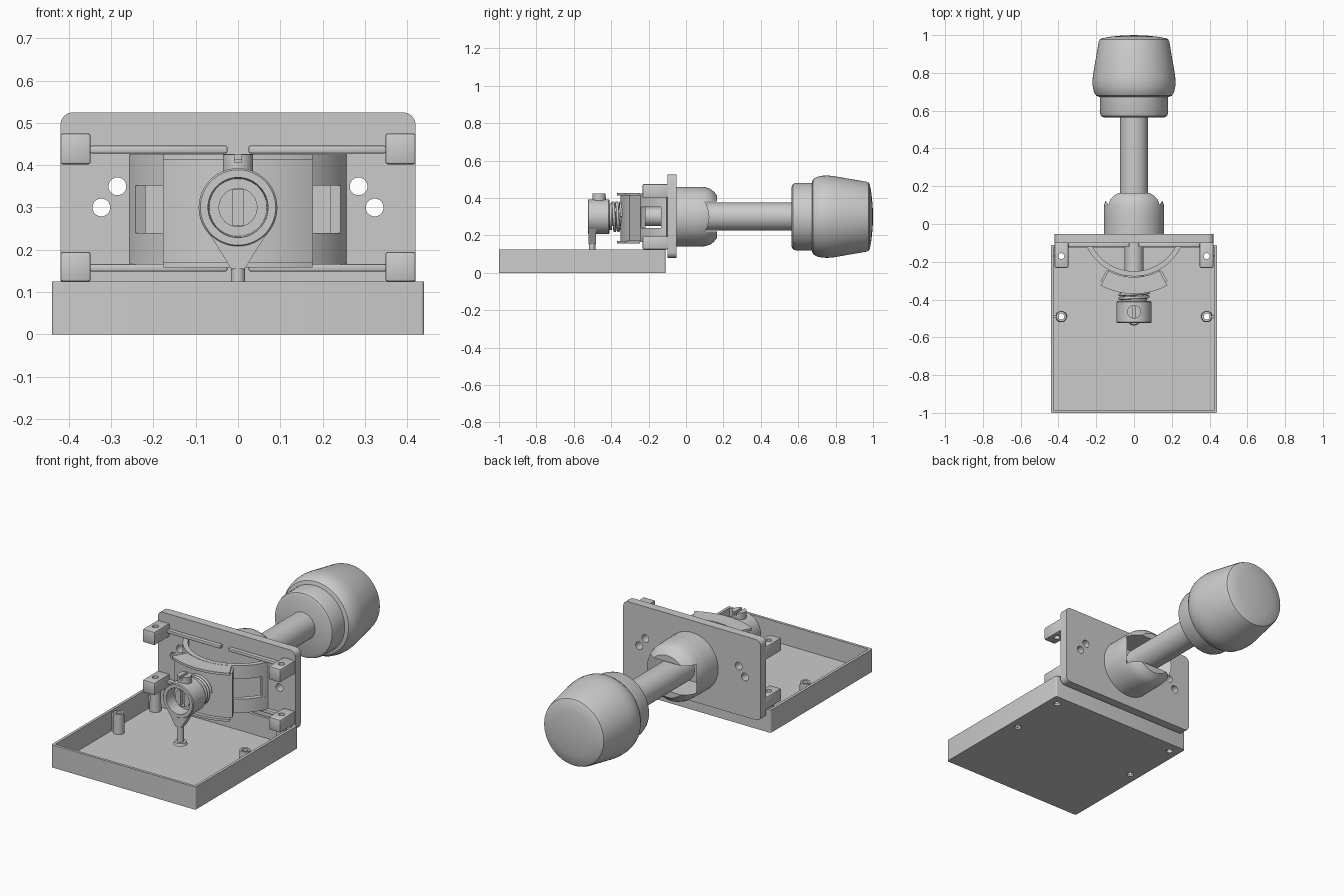
import bpy, bmesh, math
from mathutils import Matrix, Vector

if "Cube" in bpy.data.objects:
    bpy.data.objects.remove(bpy.data.objects["Cube"])

AXIS_Z = 0.30   # height of the lever axis


def finish(name, bm, angle=35):
    bmesh.ops.remove_doubles(bm, verts=bm.verts, dist=1e-5)
    bmesh.ops.recalc_face_normals(bm, faces=bm.faces)
    me = bpy.data.meshes.new(name)
    bm.to_mesh(me)
    bm.free()
    ob = bpy.data.objects.new(name, me)
    bpy.context.collection.objects.link(ob)
    smooth(ob, angle)
    return ob


def smooth(ob, angle=35):
    bpy.ops.object.select_all(action='DESELECT')
    ob.select_set(True)
    bpy.context.view_layer.objects.active = ob
    bpy.ops.object.shade_smooth_by_angle(angle=math.radians(angle))


def box(name, x, y, z, bevel=0, along=None):
    """Box from ranges; bevel all edges, or only those parallel to one axis."""
    bm = bmesh.new()
    bmesh.ops.create_cube(bm, size=1)
    for v in bm.verts:
        v.co = Vector([(r[0] + r[1]) / 2 + c * (r[1] - r[0]) for r, c in zip((x, y, z), v.co)])
    if bevel:
        edges = [e for e in bm.edges if along is None
                 or abs((e.verts[0].co - e.verts[1].co).normalized()[along]) > 0.9]
        bmesh.ops.bevel(bm, geom=edges, offset=bevel, segments=4 if along is not None else 2,
                        profile=0.5, affect='EDGES')
    return finish(name, bm)


def lathe(name, profile, steps=64):
    """Spin (radius, y) points around the lever axis."""
    bm = bmesh.new()
    vs = [bm.verts.new((r, y, AXIS_Z)) for r, y in profile]
    es = [bm.edges.new(p) for p in zip(vs, vs[1:])]
    bmesh.ops.spin(bm, geom=vs + es, cent=(0, 0, AXIS_Z), axis=(0, 1, 0),
                   angle=math.tau, steps=steps)
    return finish(name, bm)


def cyl(name, loc, r, depth, axis='Z', r2=None, seg=32):
    bm = bmesh.new()
    rot = Matrix.Rotation(math.pi / 2, 4, 'X') if axis == 'Y' else Matrix()
    bmesh.ops.create_cone(bm, cap_ends=True, segments=seg, radius1=r,
                          radius2=r if r2 is None else r2, depth=depth,
                          matrix=Matrix.Translation(loc) @ rot)
    return finish(name, bm)


def prism(name, pts, axis, lo, hi):
    """Extrude a 2D outline: axis 2 takes xy points, axis 1 takes xz points."""
    bm = bmesh.new()
    mk = (lambda p, d: (p[0], p[1], d)) if axis == 2 else (lambda p, d: (p[0], d, p[1]))
    f = bm.faces.new([bm.verts.new(mk(p, lo)) for p in pts])
    ext = bmesh.ops.extrude_face_region(bm, geom=[f])['geom']
    shift = Vector(mk((0, 0), hi - lo))
    bmesh.ops.translate(bm, vec=shift, verts=[g for g in ext if isinstance(g, bmesh.types.BMVert)])
    return finish(name, bm)


def arc(name, r0, r1, a0, a1, z0, z1, n=24):
    """Curved wall about the pivot; angle 0 points to the front."""
    ang = [math.radians(a0 + (a1 - a0) * i / n) for i in range(n + 1)]
    pts = [(r1 * math.sin(a), -r1 * math.cos(a)) for a in ang]
    pts += [(r0 * math.sin(a), -r0 * math.cos(a)) for a in reversed(ang)]
    return prism(name, pts, 2, z0, z1)


def cut(ob, cutters):
    for c in cutters:
        m = ob.modifiers.new('cut', 'BOOLEAN')
        m.operation, m.object, m.solver = 'DIFFERENCE', c, 'EXACT'
    bpy.context.view_layer.update()
    me = bpy.data.meshes.new_from_object(
        ob.evaluated_get(bpy.context.evaluated_depsgraph_get()))
    ob.modifiers.clear()
    ob.data = me
    for c in cutters:
        bpy.data.objects.remove(c)
    smooth(ob)


# Tray with screw holes in the floor
posts = [(s * 0.385, y) for s in (-1, 1) for y in (-0.17, -0.49)]
tray = box('tray', (-0.44, 0.44), (-1, -0.11), (0, 0.125), 0.008, 2)
cut(tray, [box('cavity', (-0.425, 0.425), (-0.985, -0.125), (0.013, 0.2))]
    + [cyl('hole', (x, y, 0), 0.018, 0.1) for x, y in posts])

# Screw posts and their small wall ribs
for x, y in posts:
    p = cyl('screw_post', (x, y, 0.0665), 0.03, 0.113, r2=0.027)
    cut(p, [cyl('bore', (x, y, 0.06), 0.016, 0.2)])
    s = math.copysign(1, x)
    box('post_rib', sorted((s * 0.41, s * 0.43)), (y - 0.005, y + 0.005), (0.01, 0.115))

# Mounting plate with four bolt holes
plate = box('mounting_plate', (-0.42, 0.42), (-0.10, -0.052), (0.08, 0.525), 0.03, 1)
cut(plate, [cyl('hole', (s * x, -0.08, z), 0.021, 0.2, 'Y')
            for s in (-1, 1) for x, z in ((0.285, 0.35), (0.323, 0.30))])

# Corner lugs and stiffening ribs on the plate
for s in (-1, 1):
    for z0, z1 in ((0.125, 0.195), (0.402, 0.475)):
        lug = box('corner_lug', sorted((s * 0.348, s * 0.42)), (-0.232, -0.098), (z0, z1), 0.006)
        cut(lug, [cyl('hole', (s * 0.385, -0.17, (z0 + z1) / 2), 0.016, 0.2)])
    for z in (0.158, 0.437):
        box('plate_rib', sorted((s * 0.025, s * 0.35)), (-0.122, -0.098), (z - 0.009, z + 0.009), 0.004)

# Fixed curved guide with side windows
for z0, z1 in ((0.165, 0.24), (0.352, 0.425)):
    arc('guide_band', 0.25, 0.277, -68, 68, z0, z1, 48)
for a0, a1 in ((-68, -61), (-30, 30), (61, 68)):
    arc('guide_web', 0.2505, 0.2765, a0, a1, 0.238, 0.354)

# Swinging saddle that rides on the guide
half = math.degrees(math.asin(0.175 / 0.345))
arc('saddle', 0.281, 0.35, -half, half, 0.17, 0.415)
for z in (0.158, 0.413):
    arc('saddle_flange', 0.281, 0.37, -28.5, 28.5, z, z + 0.013)

# Ball housing with the slot for the lever
housing = lathe('ball_housing', [(0, -0.06), (0.16, -0.06), (0.16, 0.03), (0.158, 0.10), (0.15, 0.128),
                                 (0.135, 0.148), (0.115, 0.165), (0, 0.165)])
slot = prism('slot', [(-0.07, 0.0), (0.07, 0.0), (0.20, 0.20), (-0.20, 0.20)], 2,
             AXIS_Z - 0.08, AXIS_Z + 0.08)
cut(housing, [slot])

# Lever shaft and grip
lathe('lever_shaft', [(0, -0.42), (0.05, -0.42), (0.05, 0.0), (0.075, 0.03), (0.075, 0.60), (0, 0.60)], 48)
lathe('grip_collar', [(0, 0.565), (0.16, 0.565), (0.175, 0.572), (0.181, 0.59), (0.181, 0.70), (0, 0.70)])
lathe('grip', [(0, 0.672), (0.18, 0.672), (0.20, 0.679), (0.213, 0.70), (0.219, 0.73), (0.22, 0.76),
               (0.217, 0.79), (0.187, 0.965), (0.182, 0.977), (0.172, 0.983), (0.12, 0.992),
               (0.06, 0.998), (0, 1.0)])

# Spring and washer between saddle and end boss
bm_curve = bpy.data.curves.new('return_spring', 'CURVE')
bm_curve.dimensions = '3D'
bm_curve.bevel_depth, bm_curve.bevel_resolution = 0.008, 2
n = 96
sp = bm_curve.splines.new('POLY')
sp.points.add(n)
for i, p in enumerate(sp.points):
    a = math.tau * 2.5 * i / n
    p.co = (0.075 * math.cos(a), -0.345 - 0.05 * i / n, AXIS_Z + 0.075 * math.sin(a), 1)
bpy.context.collection.objects.link(bpy.data.objects.new('return_spring', bm_curve))
lathe('washer', [(0, -0.395), (0.07, -0.395), (0.07, -0.415), (0, -0.415)])

# Hollow end boss with slotted core
boss = lathe('end_boss', [(0, -0.408), (0.088, -0.408), (0.093, -0.414), (0.093, -0.52), (0.089, -0.525),
                          (0.071, -0.525), (0.068, -0.46), (0.046, -0.46), (0.046, -0.485), (0, -0.485)])
cut(boss, [box('groove', (-0.012, 0.012), (-0.55, -0.462), (0.258, 0.342))])

# Clamp screw on top of the boss
screw = cyl('clamp_screw', (0, -0.465, 0.4), 0.036, 0.05)
cut(screw, [box('groove', (-0.008, 0.008), (-0.55, -0.40), (0.408, 0.45))])

# Pointer stem below the boss
prism('stem_web', [(-0.072, 0.245), (-0.016, 0.155), (0.016, 0.155), (0.072, 0.245), (0, 0.225)],
      1, -0.522, -0.482)
cyl('pointer_stem', (0, -0.502, 0.14), 0.017, 0.15)
cyl('pointer_foot', (0, -0.502, 0.064), 0.035, 0.014, r2=0.03)
